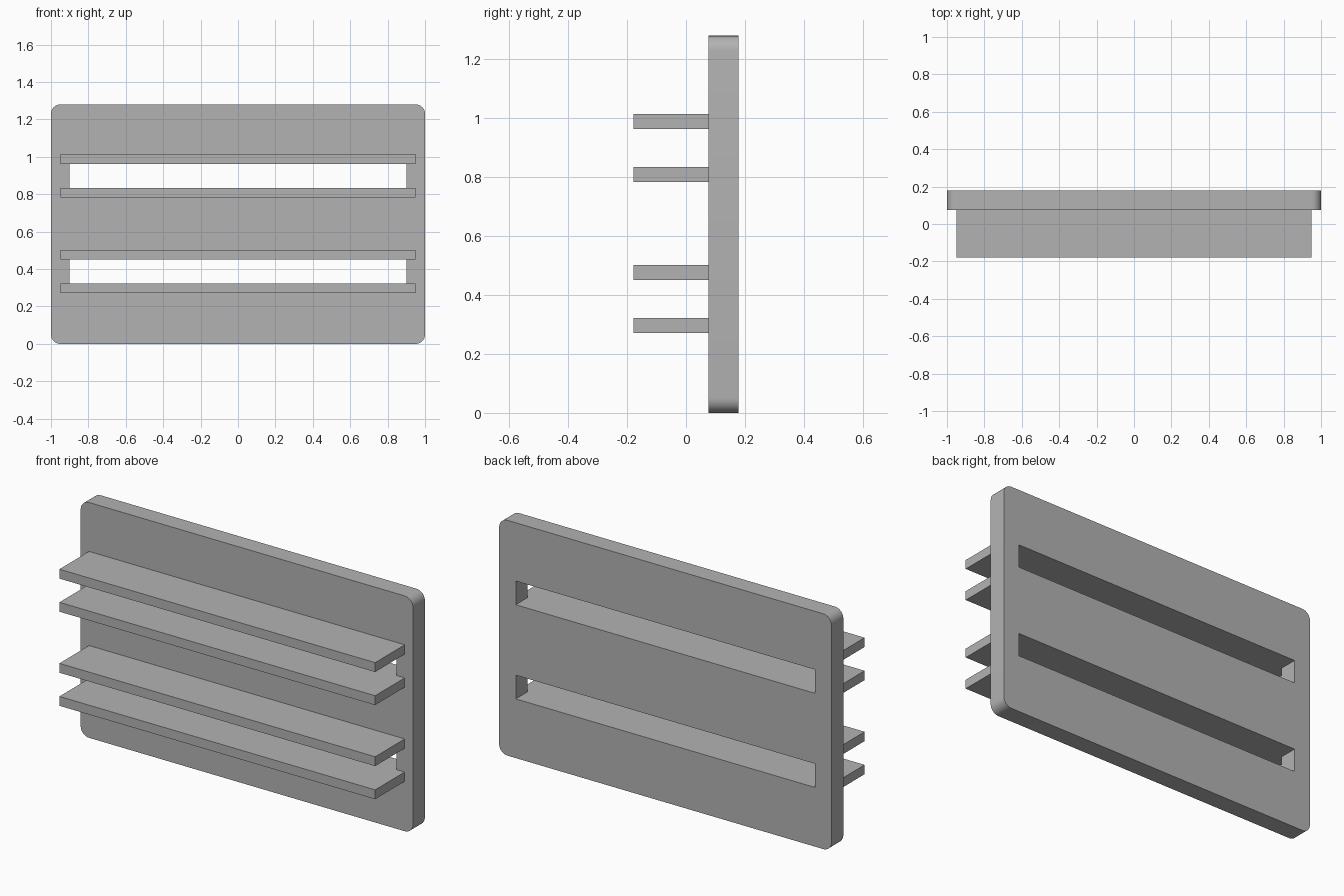
import bpy
import bmesh
from mathutils import Matrix, Vector

if "Cube" in bpy.data.objects:
    bpy.data.objects.remove(bpy.data.objects["Cube"], do_unlink=True)

GREY = (0.45, 0.45, 0.45, 1)
HEIGHT = 1.28
PLATE_FRONT, PLATE_BACK, SHELF_FRONT = 0.076, 0.178, -0.178
SLOTS = {"lower": (0.322, 0.451), "upper": (0.834, 0.963)}
SHELF_THICKNESS = 0.051

grey = bpy.data.materials.new("plain grey")
grey.use_nodes = True
grey.diffuse_color = GREY
grey.node_tree.nodes["Principled BSDF"].inputs["Base Color"].default_value = GREY


def box(name, half_width, y_range, z_range, corner=0):
    """Box centred on x, with optional rounding of its four depth-wise edges."""
    low = Vector((-half_width, y_range[0], z_range[0]))
    high = Vector((half_width, y_range[1], z_range[1]))
    bm = bmesh.new()
    bmesh.ops.create_cube(bm, size=1, matrix=Matrix.LocRotScale(
        (low + high) / 2, None, high - low))
    if corner:
        edges = [e for e in bm.edges
                 if abs(e.verts[0].co.y - e.verts[1].co.y) > 0.01]
        bmesh.ops.bevel(bm, geom=edges, offset=corner, segments=8,
                        profile=0.5, affect="EDGES")
    mesh = bpy.data.meshes.new(name)
    bm.to_mesh(mesh)
    bm.free()
    mesh.materials.append(grey)
    obj = bpy.data.objects.new(name, mesh)
    bpy.context.collection.objects.link(obj)
    return obj


def select_only(obj):
    bpy.ops.object.select_all(action="DESELECT")
    obj.select_set(True)
    bpy.context.view_layer.objects.active = obj


# Upright plate with rounded corners
plate = box("back_plate", 1, (PLATE_FRONT, PLATE_BACK), (0, HEIGHT), corner=0.05)

for level, (bottom, top) in SLOTS.items():
    # Long slot through the plate
    cutter = box(level + "_slot_cutter", 0.9, (PLATE_FRONT - 0.1, PLATE_BACK + 0.1),
                 (bottom, top))
    cutter.hide_render = True
    cut = plate.modifiers.new(level + "_slot", "BOOLEAN")
    cut.operation = "DIFFERENCE"
    cut.solver = "EXACT"
    cut.object = cutter
    select_only(plate)
    bpy.ops.object.modifier_apply(modifier=cut.name)
    bpy.data.objects.remove(cutter, do_unlink=True)

    # Shelves framing the slot above and below
    depth = (SHELF_FRONT, PLATE_FRONT)
    box(level + "_slot_bottom_shelf", 0.95, depth, (bottom - SHELF_THICKNESS, bottom))
    box(level + "_slot_top_shelf", 0.95, depth, (top, top + SHELF_THICKNESS))

select_only(plate)
bpy.ops.object.shade_smooth_by_angle()
